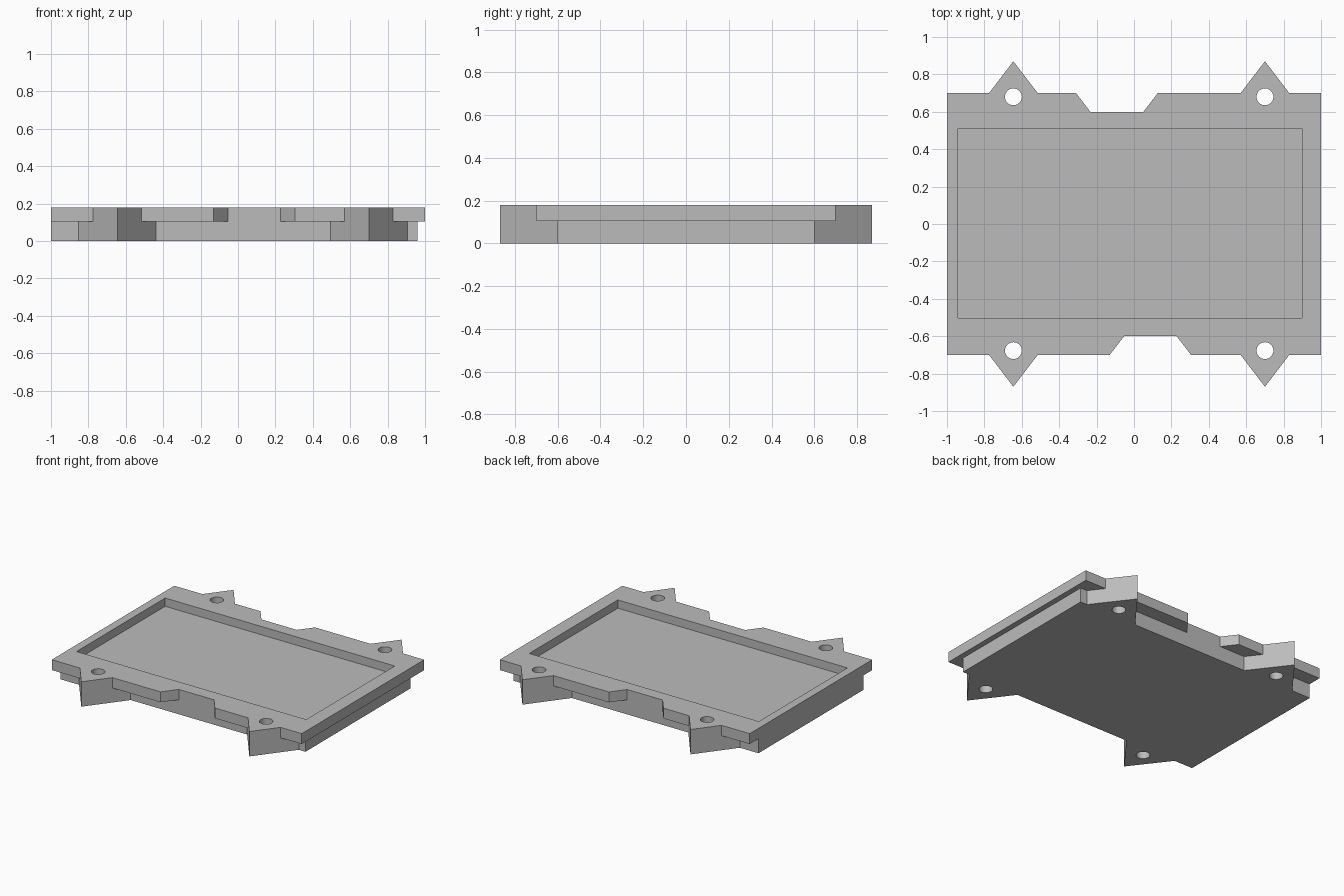
import bpy
import bmesh
from mathutils import Matrix

cube = bpy.data.objects.get("Cube")
if cube:
    bpy.data.objects.remove(cube, do_unlink=True)

grey = bpy.data.materials.new("plain grey")
grey.use_nodes = True
grey.diffuse_color = (0.5, 0.5, 0.5, 1)
grey.node_tree.nodes["Principled BSDF"].inputs["Base Color"].default_value = (0.5, 0.5, 0.5, 1)

HEIGHT, STEP, FLOOR = 0.18, 0.105, 0.12
EDGE, INNER, TIP = 0.7, 0.6, 0.87
TABS = (-0.645, 0.70)


def finish(name, bm):
    bmesh.ops.recalc_face_normals(bm, faces=bm.faces)
    mesh = bpy.data.meshes.new(name)
    bm.to_mesh(mesh)
    bm.free()
    mesh.materials.append(grey)
    obj = bpy.data.objects.new(name, mesh)
    bpy.context.collection.objects.link(obj)
    return obj


def prism(name, outline, low, high):
    bm = bmesh.new()
    face = bm.faces.new([bm.verts.new((x, y, low)) for x, y in outline])
    grown = bmesh.ops.extrude_face_region(bm, geom=[face])["geom"]
    verts = [v for v in grown if isinstance(v, bmesh.types.BMVert)]
    bmesh.ops.translate(bm, verts=verts, vec=(0, 0, high - low))
    return finish(name, bm)


def combine(target, other, operation):
    mod = target.modifiers.new(operation, 'BOOLEAN')
    mod.operation, mod.object, mod.solver = operation, other, 'EXACT'
    bpy.context.view_layer.objects.active = target
    bpy.ops.object.modifier_apply(modifier=mod.name)
    bpy.data.objects.remove(other, do_unlink=True)


def tab(x, base, side):
    # Triangular mounting ear, with its flanks at the same slope at any depth
    half = 0.13 * (TIP - base) / (TIP - EDGE)
    return [(x - half, side * base), (x, side * TIP), (x + half, side * base)]


def edge(base, side, notch=None):
    points = tab(TABS[0], base, side)
    if notch:
        a, b = notch
        points += [(a, side * EDGE), (a + 0.077, side * INNER),
                   (b - 0.077, side * INNER), (b, side * EDGE)]
    return points + tab(TABS[1], base, side)


def outline(base, right, front, back):
    return ([(-1, -base)] + edge(base, -1, front) + [(right, -base), (right, base)]
            + edge(base, 1, back)[::-1] + [(-1, base)])


# Narrow lower body and wide notched rim
tray = prism("tray", outline(INNER, 0.96, None, None), 0, STEP)
rim = prism("rim", outline(EDGE, 1, (-0.13, 0.305), (-0.31, 0.127)), STEP, HEIGHT)
combine(tray, rim, 'UNION')

# Shallow rectangular recess
recess = prism("recess_cutter", [(-0.94, -0.503), (0.898, -0.503),
                                 (0.898, 0.51), (-0.94, 0.51)], FLOOR, HEIGHT + 0.1)
combine(tray, recess, 'DIFFERENCE')

# Screw holes through the ears
bm = bmesh.new()
for x in TABS:
    for y in (-0.677, 0.68):
        bmesh.ops.create_cone(bm, cap_ends=True, segments=40, radius1=0.045, radius2=0.045,
                              depth=1, matrix=Matrix.Translation((x, y, 0)))
combine(tray, finish("hole_cutter", bm), 'DIFFERENCE')

bpy.ops.object.select_all(action='DESELECT')
tray.select_set(True)
bpy.context.view_layer.objects.active = tray
bpy.ops.object.shade_smooth_by_angle()
